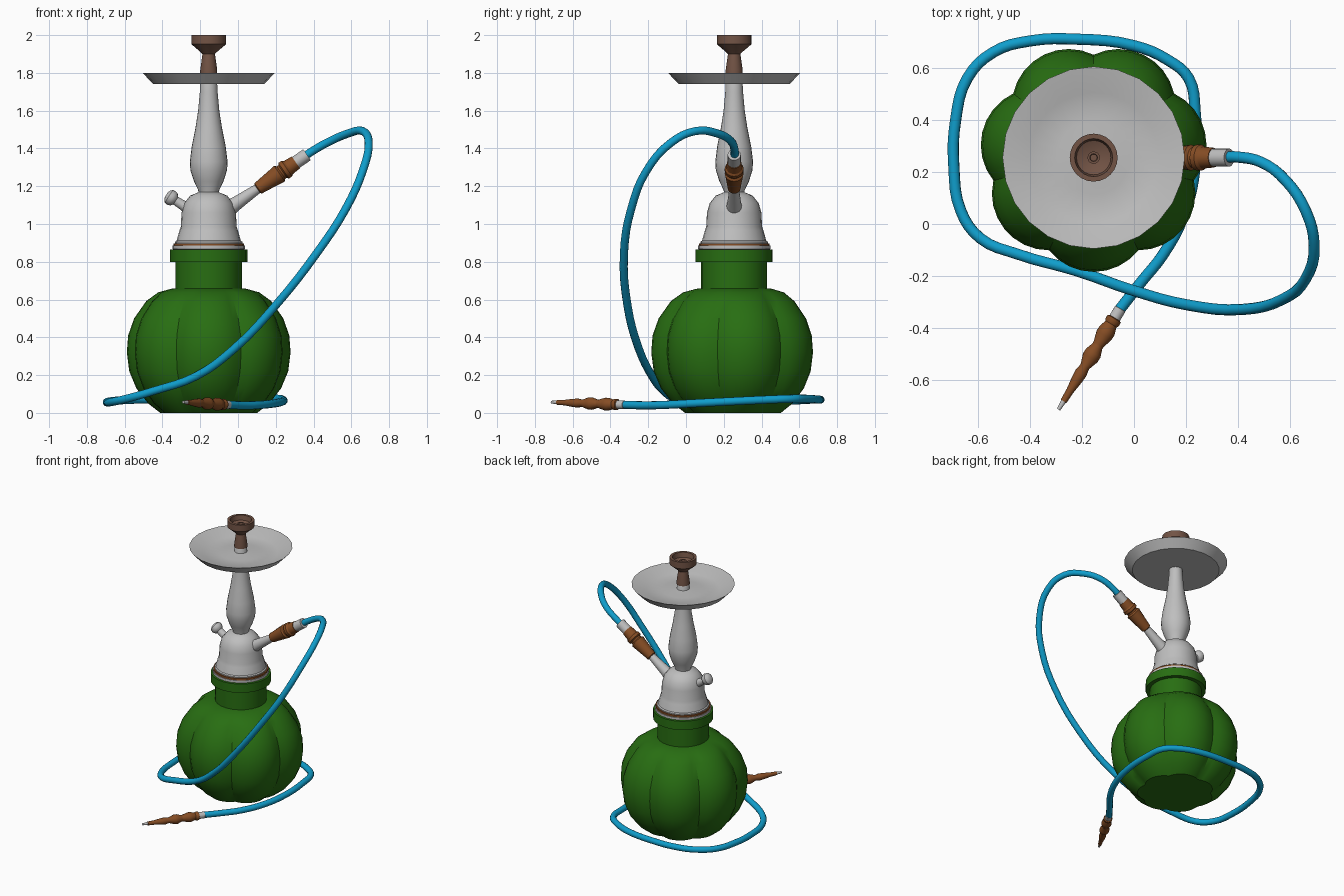
import bpy, bmesh, math
from mathutils import Vector

AX = Vector((-0.155, 0.255, 0))      # axis of the water pipe


def material(name, rgb):
    m = bpy.data.materials.new(name)
    m.diffuse_color = (*rgb, 1)
    return m


GREEN = material("green_glass", (0.021, 0.155, 0.006))
SILVER = material("silver_metal", (0.52, 0.52, 0.52))
BLUE = material("blue_hose", (0.005, 0.34, 0.60))
WOOD = material("orange_wood", (0.24, 0.075, 0.018))
CLAY = material("brown_clay", (0.17, 0.088, 0.06))


def smooth(ob, angle=32):
    bpy.ops.object.select_all(action='DESELECT')
    ob.select_set(True)
    bpy.context.view_layer.objects.active = ob
    bpy.ops.object.shade_smooth_by_angle(angle=math.radians(angle))


def lathe(name, profile, mat, origin=AX, direction=(0, 0, 1), sides=24, shape=None):
    """Turn (radius, height) points around an axis; shape() may vary the radius by angle."""
    q = Vector((0, 0, 1)).rotation_difference(Vector(direction).normalized())
    bm = bmesh.new()
    rings = []
    for r, h in profile:
        ring = []
        for i in range(sides):
            a = math.tau * i / sides - math.pi / 2
            rr = r * (shape(a, h) if shape else 1)
            p = Vector((rr * math.cos(a), rr * math.sin(a), h))
            ring.append(bm.verts.new(Vector(origin) + q @ p))
        rings.append(ring)
    for lo, hi in zip(rings, rings[1:]):
        for i in range(sides):
            j = (i + 1) % sides
            bm.faces.new((lo[i], lo[j], hi[j], hi[i]))
    bm.faces.new(rings[0][::-1])
    bm.faces.new(rings[-1])
    bmesh.ops.recalc_face_normals(bm, faces=bm.faces)
    me = bpy.data.meshes.new(name)
    bm.to_mesh(me)
    bm.free()
    ob = bpy.data.objects.new(name, me)
    bpy.context.collection.objects.link(ob)
    me.materials.append(mat)
    smooth(ob)
    return ob


# Seven-lobed vase
LOBES = 7


def lobe(a, h):
    step = math.tau / LOBES
    t = ((a + math.pi / 2 + step / 2) % step) / step * 2 - 1
    depth = 0.10 if h < 0.6 else 0.10 * (0.66 - h) / 0.06
    return 1 - depth * t * t


lathe("vase", [(0.26, 0), (0.325, 0.05), (0.388, 0.13), (0.426, 0.22), (0.439, 0.32),
               (0.432, 0.41), (0.40, 0.50), (0.335, 0.592), (0.27, 0.638), (0.20, 0.657), (0.17, 0.66)],
      GREEN, sides=LOBES * 8, shape=lobe)
lathe("vase_neck", [(0.175, 0.64), (0.175, 0.81)], GREEN)
lathe("vase_collar", [(0.17, 0.80), (0.204, 0.80), (0.204, 0.865), (0.17, 0.865)], GREEN)

# Metal base, stripe and stem
lathe("base_plate", [(0.165, 0.855), (0.192, 0.868), (0.192, 0.885), (0.17, 0.885)], SILVER)
lathe("base_stripe", [(0.17, 0.882), (0.187, 0.882), (0.187, 0.898), (0.16, 0.898)], WOOD)
lathe("base_bell", [(0.178, 0.896), (0.178, 0.906), (0.17, 0.912), (0.155, 0.965), (0.148, 0.985),
                    (0.144, 1.06), (0.13, 1.11), (0.098, 1.15), (0.05, 1.17)], SILVER)
lathe("stem", [(0.052, 1.15), (0.056, 1.18), (0.078, 1.225), (0.097, 1.285), (0.100, 1.33),
               (0.090, 1.41), (0.070, 1.51), (0.056, 1.60), (0.047, 1.70), (0.042, 1.80),
               (0.036, 1.812)], SILVER)

# Tray
lathe("tray", [(0.045, 1.742), (0.295, 1.742), (0.35, 1.80), (0.346, 1.80),
               (0.25, 1.758), (0.14, 1.756), (0.043, 1.766)], SILVER)

# Clay bowl with hollow top and a small central spout
lathe("bowl", [(0.045, 1.80), (0.045, 1.815), (0.033, 1.90), (0.045, 1.912), (0.092, 1.952),
               (0.092, 2.0), (0.073, 2.0), (0.066, 1.965), (0.03, 1.95)], CLAY)
lathe("bowl_spout", [(0.024, 1.945), (0.024, 1.972), (0.015, 1.972), (0.013, 1.955)], CLAY, sides=12)

# Purge valve on the left
vs = Vector((-0.25, 0.255, 1.072))
lathe("purge_valve", [(0.034, 0), (0.026, 0.05), (0.024, 0.095), (0.036, 0.105), (0.042, 0.12),
                      (0.040, 0.138), (0.026, 0.150), (0.012, 0.154)],
      SILVER, vs, (-0.115, 0, 0.074), 16)

# Hose port, handle and ferrule on the right
hs = Vector((-0.04, 0.255, 1.088))
hd = Vector((0.40, 0, 0.275)).normalized()
lathe("hose_port", [(0.042, 0), (0.036, 0.05), (0.024, 0.20)], SILVER, hs, hd, 16)
lathe("port_handle", [(0.025, 0.172), (0.034, 0.178), (0.036, 0.20), (0.046, 0.285), (0.050, 0.315),
                      (0.040, 0.325), (0.040, 0.335), (0.050, 0.342), (0.050, 0.362), (0.042, 0.372),
                      (0.038, 0.42)], WOOD, hs, hd, 16)
lathe("port_ferrule", [(0.035, 0.412), (0.035, 0.492), (0.02, 0.492)], SILVER, hs, hd, 16)

# Hose: a smooth tube through a few points
path = [(0.345, 0.257, 1.353), (0.40, 0.257, 1.39), (0.49, 0.237, 1.44), (0.58, 0.17, 1.478),
        (0.66, 0.05, 1.492), (0.692, -0.08, 1.43), (0.66, -0.21, 1.28), (0.57, -0.29, 1.08),
        (0.42, -0.328, 0.85), (0.20, -0.31, 0.57), (-0.02, -0.25, 0.34), (-0.22, -0.18, 0.195),
        (-0.45, -0.115, 0.115), (-0.59, -0.055, 0.075), (-0.665, 0.05, 0.058), (-0.692, 0.22, 0.055),
        (-0.685, 0.40, 0.06), (-0.64, 0.56, 0.065), (-0.54, 0.66, 0.07), (-0.40, 0.703, 0.07),
        (-0.22, 0.71, 0.07), (0.0, 0.685, 0.072), (0.13, 0.63, 0.075), (0.21, 0.56, 0.075),
        (0.235, 0.43, 0.07), (0.235, 0.22, 0.06), (0.19, 0.03, 0.05), (0.11, -0.12, 0.042),
        (0.03, -0.22, 0.040), (-0.06, -0.335, 0.043)]
cu = bpy.data.curves.new("hose_path", 'CURVE')
cu.dimensions = '3D'
sp = cu.splines.new('BEZIER')
sp.bezier_points.add(len(path) - 1)
for bp, co in zip(sp.bezier_points, path):
    bp.co = co
    bp.handle_left_type = bp.handle_right_type = 'AUTO'
cu.resolution_u = 4
cu.bevel_depth = 0.0215
cu.bevel_resolution = 4
cu.use_fill_caps = True
tmp = bpy.data.objects.new("hose_path", cu)
bpy.context.collection.objects.link(tmp)
bpy.context.view_layer.update()
me = bpy.data.meshes.new_from_object(tmp.evaluated_get(bpy.context.evaluated_depsgraph_get()))
bpy.data.objects.remove(tmp)
hose = bpy.data.objects.new("hose", me)
bpy.context.collection.objects.link(hose)
me.materials.clear()
me.materials.append(BLUE)
smooth(hose, 40)

# Mouthpiece: ferrule, turned wooden grip and metal tip
ms = Vector((-0.052, -0.325, 0.043))
md = Vector((-0.238, -0.388, 0.014))
lathe("mouth_ferrule", [(0.02, 0), (0.023, 0.002), (0.023, 0.055)], SILVER, ms, md, 16)
lathe("mouth_grip", [(0.022, 0.042), (0.030, 0.046), (0.030, 0.062), (0.025, 0.07), (0.034, 0.10),
                     (0.034, 0.12), (0.022, 0.162), (0.022, 0.17), (0.033, 0.20), (0.033, 0.222),
                     (0.019, 0.262), (0.024, 0.29), (0.022, 0.32), (0.015, 0.37), (0.013, 0.418)],
      WOOD, ms, md, 16)
lathe("mouth_tip", [(0.011, 0.41), (0.007, 0.455)], SILVER, ms, md, 12)
